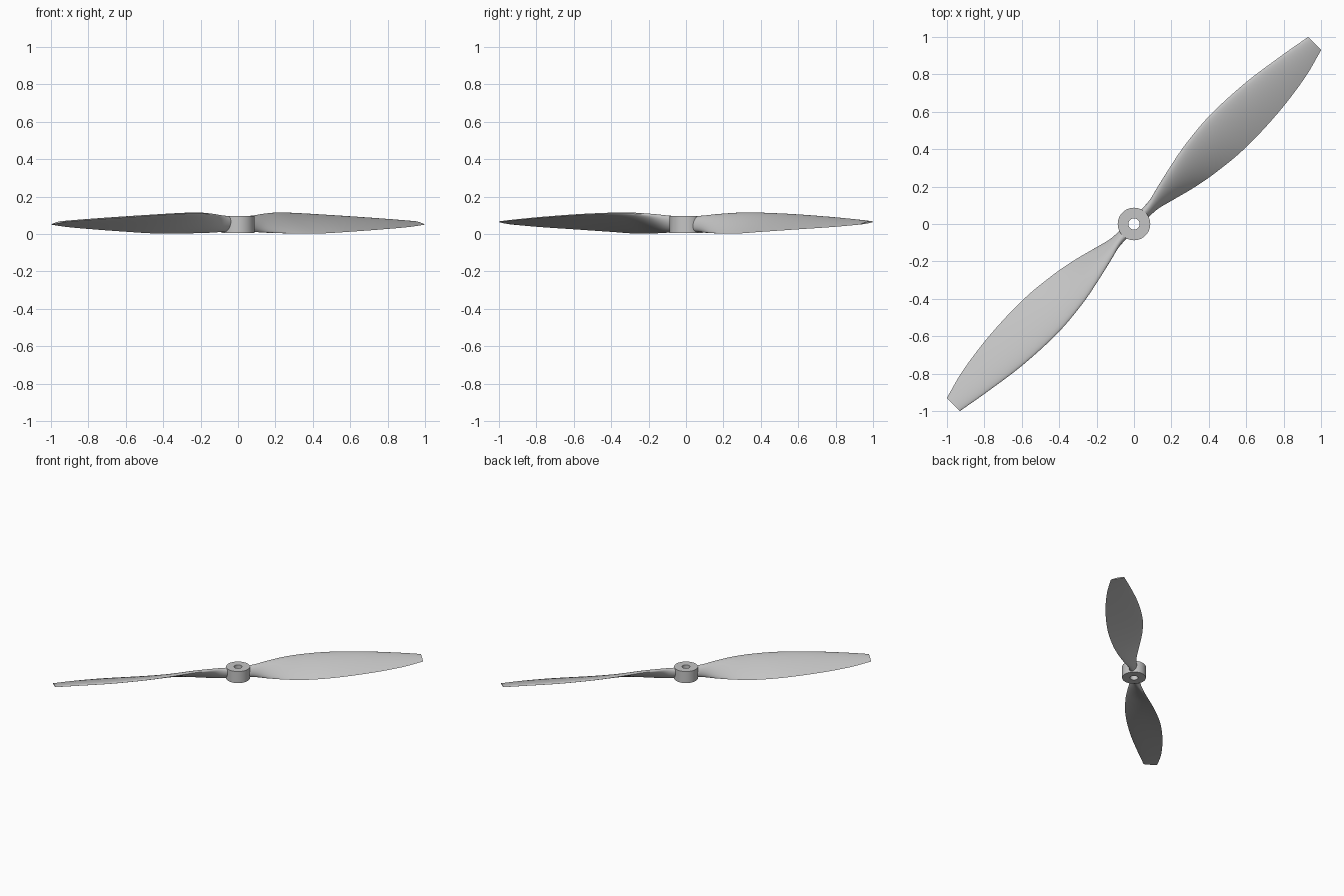
import bpy
import bmesh
from math import sin, cos, pi, sqrt, radians

cube = bpy.data.objects.get("Cube")
if cube:
    bpy.data.objects.remove(cube, do_unlink=True)

grey = bpy.data.materials.new("plain grey")
grey.use_nodes = True
colour = (0.56, 0.56, 0.56, 1)
grey.diffuse_color = colour
grey.node_tree.nodes["Principled BSDF"].inputs["Base Color"].default_value = colour

# Blade stations: radius, leading edge (side, z), trailing edge (side, z), thickness, roundness
STATIONS = [
    (0.05, 0.013, 0.094, -0.013, 0.014, 0.055, 1),
    (0.12, 0.016, 0.097, -0.018, 0.011, 0.052, 1),
    (0.22, 0.047, 0.103, -0.050, 0.006, 0.044, 0.7),
    (0.36, 0.081, 0.109, -0.088, 0.002, 0.032, 0.2),
    (0.50, 0.107, 0.108, -0.114, 0.002, 0.026, 0),
    (0.70, 0.124, 0.101, -0.133, 0.011, 0.023, 0),
    (0.96, 0.112, 0.088, -0.125, 0.024, 0.020, 0),
    (1.20, 0.078, 0.075, -0.093, 0.037, 0.015, 0),
    (1.365, 0.049, 0.064, -0.050, 0.050, 0.010, 0),
]
STEPS = 6    # rings between stations
SIDES = 32   # points round a section


def finish(name, bm, angle=40):
    bmesh.ops.recalc_face_normals(bm, faces=bm.faces)
    mesh = bpy.data.meshes.new(name)
    bm.to_mesh(mesh)
    bm.free()
    mesh.materials.append(grey)
    obj = bpy.data.objects.new(name, mesh)
    bpy.context.collection.objects.link(obj)
    bpy.ops.object.select_all(action='DESELECT')
    obj.select_set(True)
    bpy.context.view_layer.objects.active = obj
    bpy.ops.object.shade_smooth_by_angle(angle=radians(angle))
    return obj


def bridge(bm, a, b):
    n = len(a)
    for i in range(n):
        j = (i + 1) % n
        bm.faces.new((a[i], a[j], b[j], b[i]))


def smooth_stations():
    # Cubic interpolation over unevenly spaced stations
    def slope(i, k):
        a, b = STATIONS[max(i - 1, 0)], STATIONS[min(i + 1, len(STATIONS) - 1)]
        return (b[k] - a[k]) / (b[0] - a[0])

    rows = []
    for i in range(len(STATIONS) - 1):
        p, q = STATIONS[i], STATIONS[i + 1]
        span = q[0] - p[0]
        for step in range(STEPS):
            t = step / STEPS
            h = t * t * (3 - 2 * t)
            row = [p[0] + span * t]
            for k in range(1, len(p)):
                row.append(p[k] * (1 - h) + q[k] * h
                           + span * t * (1 - t) * ((1 - t) * slope(i, k) - t * slope(i + 1, k)))
            rows.append(row)
    rows.append(STATIONS[-1])
    return rows


def section(bm, row):
    # Airfoil with a round leading edge, blended to an ellipse near the hub
    r, ls, lz, ts, tz, thick, roundness = row
    roundness = min(max(roundness, 0), 1)
    cs, cz = ts - ls, tz - lz
    chord = sqrt(cs * cs + cz * cz)
    ns, nz = -cz / chord, cs / chord
    if nz < 0:
        ns, nz = -ns, -nz
    ring = []
    for i in range(SIDES):
        a = 2 * pi * i / SIDES
        u = (1 - cos(a)) / 2
        foil = thick * sqrt(u) * (1 - u) / 0.385 * (0.8 if sin(a) > 0 else -0.2)
        d = roundness * thick / 2 * sin(a) + (1 - roundness) * foil
        ring.append(bm.verts.new((r, ls + cs * u + ns * d, lz + cz * u + nz * d)))
    return ring


def make_blade(name, heading):
    bm = bmesh.new()
    rings = [section(bm, row) for row in smooth_stations()]
    for a, b in zip(rings, rings[1:]):
        bridge(bm, a, b)
    bm.faces.new(rings[0])
    bm.faces.new(rings[-1])
    blade = finish(name, bm)
    blade.rotation_euler.z = radians(heading)


# Two identical blades, half a turn apart
make_blade("left_blade", 45)
make_blade("right_blade", 225)

# Hub with a through bore
bm = bmesh.new()
loops = []
for radius, z in ((0.03, 0.004), (0.087, 0.004), (0.087, 0.097), (0.03, 0.097)):
    loops.append([bm.verts.new((radius * cos(2 * pi * i / 48), radius * sin(2 * pi * i / 48), z))
                  for i in range(48)])
for i in range(4):
    bridge(bm, loops[i], loops[(i + 1) % 4])
finish("hub", bm)
